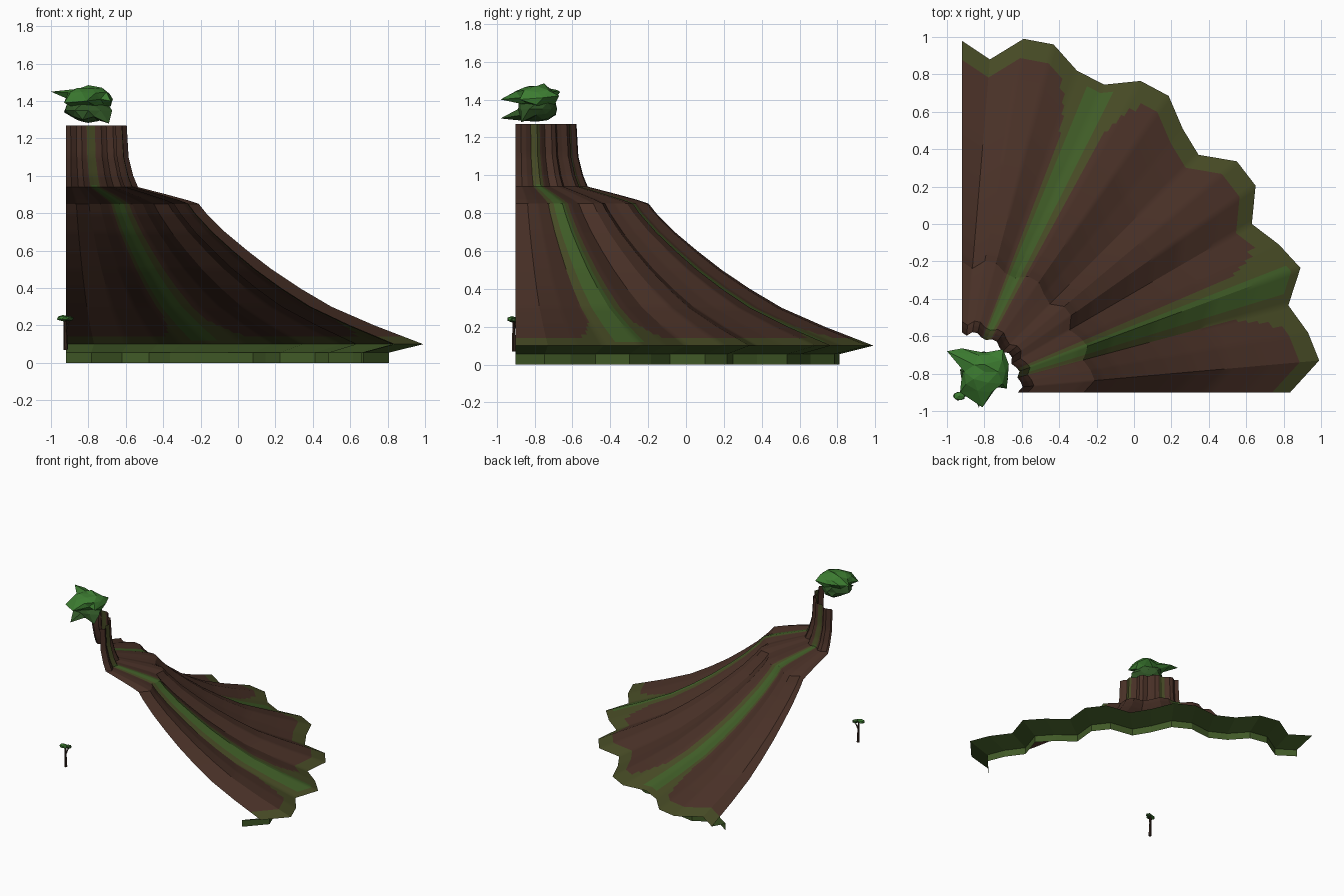
import bpy, bmesh, math, random
from mathutils import Vector

random.seed(4)
if "Cube" in bpy.data.objects:
    bpy.data.objects.remove(bpy.data.objects["Cube"])


def material(name, r, g, b):
    m = bpy.data.materials.new(name)
    m.use_nodes = True
    m.diffuse_color = (r, g, b, 1)
    m.node_tree.nodes["Principled BSDF"].inputs["Base Color"].default_value = (r, g, b, 1)
    return m


BROWN = material("bark_brown", .066, .030, .020)
OLIVE = material("moss_olive", .061, .068, .018)
GREEN = material("moss_green", .050, .107, .020)
RIM = material("rim_green", .052, .100, .020)
LEAF = material("leaf_green", .045, .200, .030)
LEAF_DARK = material("leaf_dark_green", .030, .095, .020)
TRUNK = material("trunk_dark_brown", .035, .018, .012)


def finish(name, bm, mats, smooth=None):
    mesh = bpy.data.meshes.new(name)
    bm.to_mesh(mesh)
    bm.free()
    for m in mats:
        mesh.materials.append(m)
    ob = bpy.data.objects.new(name, mesh)
    bpy.context.collection.objects.link(ob)
    if smooth:
        bpy.ops.object.select_all(action='DESELECT')
        ob.select_set(True)
        bpy.context.view_layer.objects.active = ob
        bpy.ops.object.shade_smooth_by_angle(angle=math.radians(smooth))
    return ob


def subdivide(points, n):
    pts = [Vector(p) for p in points]
    out = [a.lerp(b, k / n) for a, b in zip(pts, pts[1:]) for k in range(n)]
    return out + [pts[-1]]


# Quarter-round slope: a scalloped outline swept down a profile
CENTRE = Vector((-.92, -.90))
R_MAX = 1.91
outline = [(.835, -.9), (.99, -.73), (.93, -.58), (.825, -.435), (.89, -.235),
           (.775, -.11), (.63, 0), (.65, .205), (.55, .335), (.345, .37),
           (.26, .51), (.185, .685), (.035, .765), (-.16, .745), (-.305, .82),
           (-.43, .96), (-.59, .99), (-.77, .88), (-.92, .98)]
profile = [(.325, 1.27), (.335, 1.1), (.36, 1.0), (.385, .94), (.54, .9), (.65, .87),
           (.71, .85), (.75, .8), (.85, .7), (.97, .6), (1.10, .5), (1.25, .4),
           (1.42, .3), (1.65, .2), (R_MAX, .1)]
rim = subdivide(outline, 8)


def sweep(name, rows, mats, rule, smooth=None):
    bm = bmesh.new()
    grid = []
    for r, z in rows:
        f = r / R_MAX
        grid.append([bm.verts.new((*(CENTRE + (p - CENTRE) * f), z)) for p in rim])
    for i in range(len(rows) - 1):
        f = (rows[i][0] + rows[i + 1][0]) / 2 / R_MAX
        for j in range(len(rim) - 1):
            face = bm.faces.new((grid[i][j], grid[i + 1][j],
                                 grid[i + 1][j + 1], grid[i][j + 1]))
            d = face.calc_center_median().xy - CENTRE
            face.material_index = rule(f, math.degrees(math.atan2(d.y, d.x)))
    return finish(name, bm, mats, smooth)


# Moss streaks run down two valleys and merge into the mossy border
def moss(f, angle):
    off = min(abs(angle - 19), abs(angle - 65.3))
    flare = 4 * max(0, (f - .8) / .15) ** 2
    if off < 2.3 and .2 < f < .97:
        return 2
    if off < 4 + flare or f > .95:
        return 1
    return 0


sweep("mountain_slope", subdivide(profile, 5), [BROWN, OLIVE, GREEN], moss, 25)
SKIRT = R_MAX * .905
sweep("base_skirt", [(R_MAX, .1), (SKIRT, .055), (SKIRT, 0)], [RIM], lambda f, a: 0)


# Leaf clumps: jittered low-poly balls with some pulled-out leaf tips
def clump(name, centre, size, mat, tips=(), jitter=.14, detail=2):
    bm = bmesh.new()
    bmesh.ops.create_icosphere(bm, subdivisions=detail, radius=1)
    c = Vector(centre)
    for v in bm.verts:
        k = 1 + random.uniform(-jitter, jitter)
        v.co = c + Vector([a * s * k for a, s in zip(v.co, size)])
    bm.verts.ensure_lookup_table()
    for tip in tips:
        t = Vector(tip)
        min(bm.verts, key=lambda v: (v.co - t).length).co = t
    return finish(name, bm, [mat])


clump("canopy_top", (-.80, -.79, 1.41), (.125, .115, .065), LEAF,
      [(-1, -.68, 1.45), (-.92, -.665, 1.44), (-.70, -.67, 1.42),
       (-.81, -.98, 1.40), (-.93, -.90, 1.39), (-.68, -.88, 1.40), (-.80, -.75, 1.485)])
clump("canopy_bottom", (-.80, -.79, 1.35), (.12, .11, .065), LEAF_DARK,
      [(-.83, -.98, 1.30), (-.93, -.78, 1.34), (-.69, -.87, 1.28)])

# Small tree at the axis: tapered trunk, branch and two leaf clumps
def stem(name, a, b, r1, r2):
    a, b = Vector(a), Vector(b)
    bm = bmesh.new()
    bmesh.ops.create_cone(bm, cap_ends=True, segments=6, radius1=r1, radius2=r2,
                          depth=(b - a).length)
    q = (b - a).to_track_quat('Z', 'Y')
    for v in bm.verts:
        v.co = q @ v.co + (a + b) / 2
    return finish(name, bm, [TRUNK], 30)


stem("tree_trunk", (-.92, -.91, .07), (-.925, -.91, .23), .012, .007)
stem("tree_branch", (-.922, -.91, .17), (-.90, -.90, .23), .005, .004)
clump("tree_leaves_left", (-.935, -.92, .24), (.036, .026, .018), LEAF, jitter=.1, detail=1)
clump("tree_leaves_right", (-.90, -.90, .236), (.026, .024, .016), LEAF_DARK, jitter=.1, detail=1)
